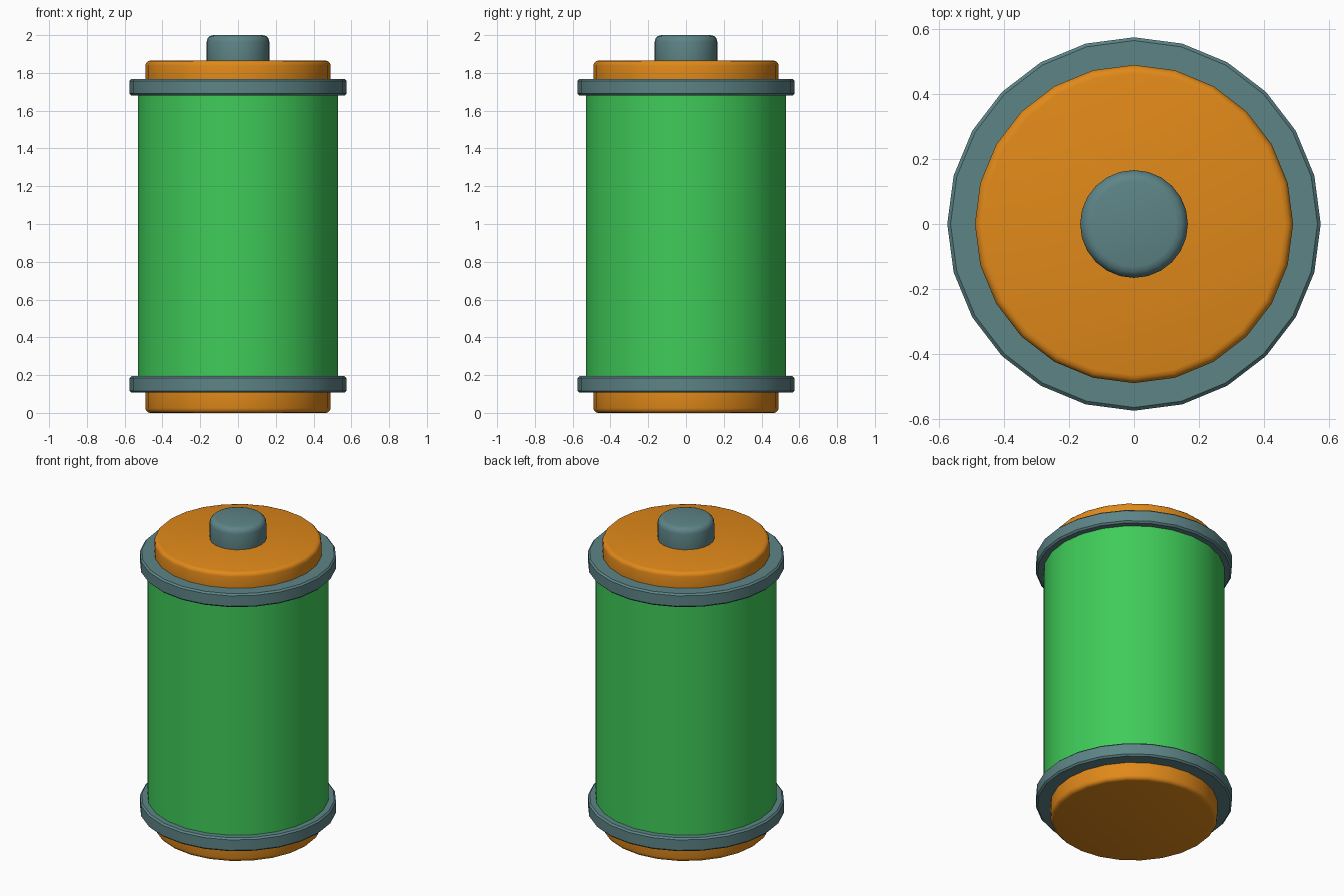
import bpy
import math

if "Cube" in bpy.data.objects:
    bpy.data.objects.remove(bpy.data.objects["Cube"])


def material(name, rgb):
    m = bpy.data.materials.new(name)
    m.diffuse_color = (*rgb, 1)
    m.use_nodes = True
    m.node_tree.nodes["Principled BSDF"].inputs["Base Color"].default_value = m.diffuse_color
    return m


GREEN = material("green", (0.05, 0.60, 0.10))
ORANGE = material("orange", (0.75, 0.25, 0.01))
STEEL = material("steel", (0.11, 0.23, 0.24))


def drum(name, radius, z0, z1, mat, bevel=0, segments=1):
    """24-sided upright cylinder with softened rims."""
    bpy.ops.mesh.primitive_cylinder_add(
        vertices=24, radius=radius, depth=z1 - z0, location=(0, 0, (z0 + z1) / 2))
    ob = bpy.context.object
    ob.name = name
    ob.data.materials.append(mat)
    if bevel:
        mod = ob.modifiers.new("bevel", 'BEVEL')
        mod.width = bevel
        mod.segments = segments
        mod.limit_method = 'ANGLE'
        mod.angle_limit = math.radians(40)
        bpy.ops.object.modifier_apply(modifier=mod.name)
    bpy.ops.object.shade_smooth_by_angle(angle=math.radians(35))
    return ob


# Cell body
drum("body", 0.53, 0.12, 1.75, GREEN)

# End caps
drum("bottom_cap", 0.49, 0.0, 0.18, ORANGE, 0.025, 3)
drum("top_cap", 0.49, 1.69, 1.865, ORANGE, 0.025, 3)

# Collar rings around each end
for name, z in (("bottom_ring", 0.107), ("top_ring", 1.681)):
    drum(name, 0.575, z, z + 0.087, STEEL, 0.01, 1)

# Terminal button
drum("terminal", 0.166, 1.80, 2.0, STEEL, 0.035, 3)
